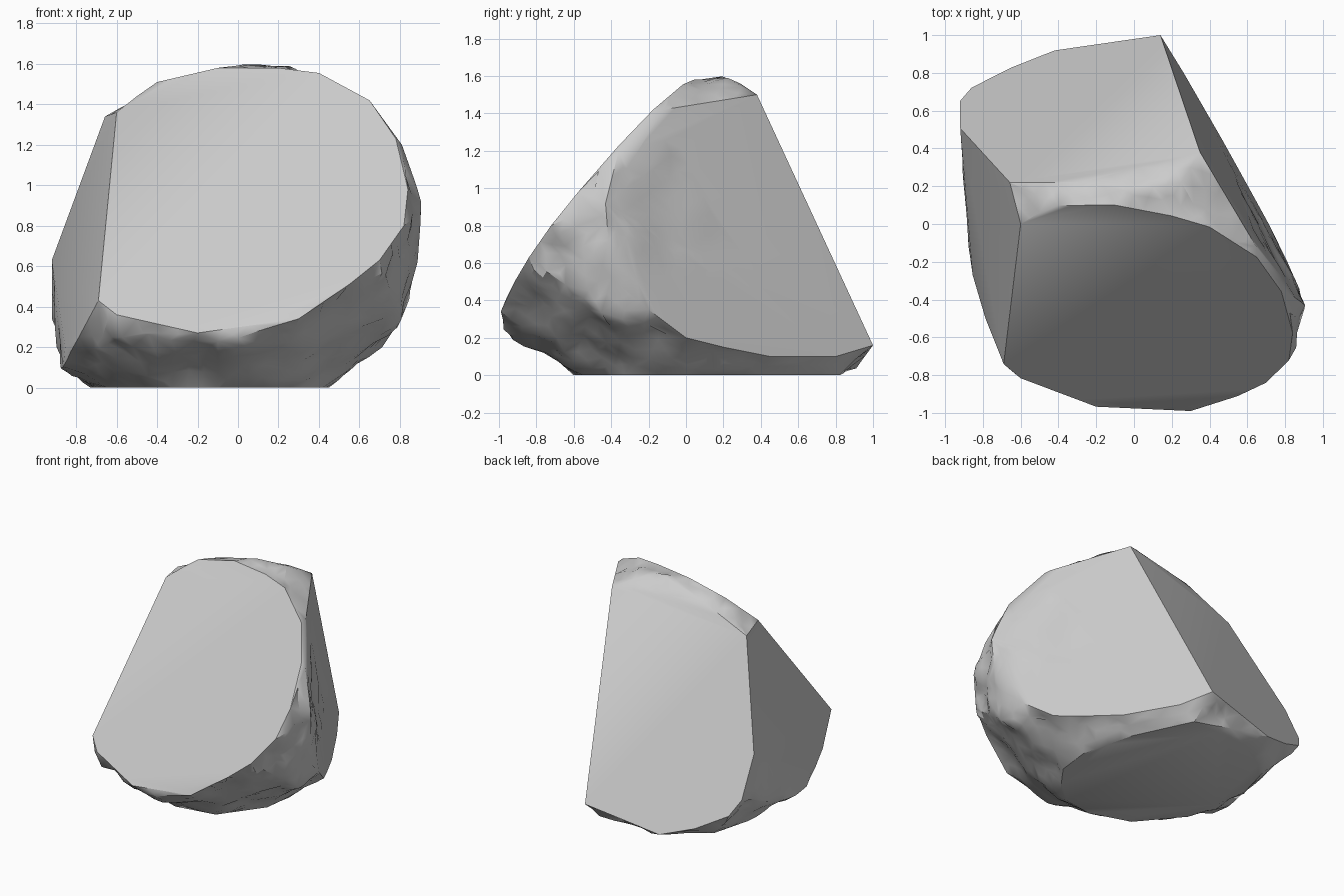
import bpy, bmesh
from mathutils import Vector, noise

if "Cube" in bpy.data.objects:
    bpy.data.objects.remove(bpy.data.objects["Cube"])

# Cleaved planes: axis solved for, then offset + factor * each remaining axis
PLANES = {
    "front": (1, -1.229, -0.19, 0.829),    # y from x, z
    "back": (1, 1.046, 0.243, -0.501),     # y from x, z
    "left": (0, -0.9725, -0.2353, 0.2739), # x from y, z
    "right": (0, 0.7356, -0.577, -0.111),  # x from y, z
}
# Outline of each cleaved face in its two free axes
OUTLINES = {
    "front": [(-.6, 1.36), (-.5, 1.44), (-.4, 1.51), (-.1, 1.58), (.2, 1.58), (.4, 1.555),
              (.65, 1.42), (.78, 1.23), (.84, .98), (.82, .8), (.7, .63), (.55, .51),
              (.4, .42), (.2, .35), (0, .31), (-.2, .27), (-.42, .32), (-.6, .36), (-.69, .43)],
    "back": [(.35, 1.5), (-.28, 1.51), (-.64, 1.34), (-.92, .63), (-.92, .34),
             (-.86, .23), (-.65, .12), (-.42, .05), (.14, .16)],
    "left": [(0, 1.36), (.22, 1.34), (.51, .63), (-.27, .2), (-.5, .25)],
    "right": [(.37, 1.5), (1, .16), (.8, .1), (.45, .1), (.2, .15), (0, .2),
              (-.2, .35), (-.33, .6), (-.36, .9), (-.36, 1.2), (-.12, 1.42)],
}
BASE = [(-.73, .3), (-.65, -.2), (-.4, -.5), (-.1, -.6), (.2, -.55), (.42, -.25),
        (.45, 0), (.35, .4), (.15, .82), (-.3, .8), (-.65, .6)]
# Rounded crown and belly between the cleaved faces
ROUND = [(.1, .2, 1.62), (-.05, .18, 1.59), (.25, .22, 1.59), (.91, -.43, .92), (.88, -.5, .65),
         (.88, -.4, .52), (.8, -.45, .34), (.67, -.15, .17), (-.9, .3, .2), (-.88, .1, .09),
         (-.87, -.2, .1), (-.57, -.8, .25), (-.1, -.96, .22), (.3, -.99, .34)]


def on_plane(name, u, v):
    axis, a, b, c = PLANES[name]
    w = a + b * u + c * v
    return Vector((w, u, v)) if axis == 0 else Vector((u, w, v))


def plane_gap(p):
    gaps = [p.z]
    for axis, a, b, c in PLANES.values():
        u = p.y if axis == 0 else p.x
        gaps.append(abs(a + b * u + c * p.z - p[axis]))
    return min(gaps)


# Rock body: hull around the face outlines
points = [on_plane(n, u, v) for n, o in OUTLINES.items() for u, v in o]
points += [Vector((x, y, 0)) for x, y in BASE] + [Vector(p) for p in ROUND]
bm = bmesh.new()
for p in points:
    bm.verts.new(p)
hull = bmesh.ops.convex_hull(bm, input=bm.verts[:])
junk = {g for g in hull["geom_interior"] + hull["geom_unused"] if isinstance(g, bmesh.types.BMVert)}
bmesh.ops.delete(bm, geom=list(junk), context='VERTS')
bmesh.ops.remove_doubles(bm, verts=bm.verts[:], dist=0.012)

# Chipped surface on the rounded parts only
for _ in range(4):
    long_edges = [e for e in bm.edges if e.calc_length() > 0.13]
    bmesh.ops.subdivide_edges(bm, edges=long_edges, cuts=1)
    bmesh.ops.triangulate(bm, faces=bm.faces[:])
bm.normal_update()
moves = []
for v in bm.verts:
    gap = plane_gap(v.co)
    if gap > 0.015:
        size = 0.05 * min(1, gap / 0.06)
        moves.append((v, v.normal * size * (noise.noise(v.co * 5) - 0.15)))
for v, d in moves:
    v.co += d
bmesh.ops.dissolve_limit(bm, angle_limit=0.02, verts=bm.verts[:], edges=bm.edges[:])
bmesh.ops.recalc_face_normals(bm, faces=bm.faces[:])

mesh = bpy.data.meshes.new("rock")
bm.to_mesh(mesh)
bm.free()
rock = bpy.data.objects.new("rock", mesh)
bpy.context.collection.objects.link(rock)
bpy.context.view_layer.objects.active = rock
rock.select_set(True)
bpy.ops.object.shade_smooth_by_angle(angle=0.6)
